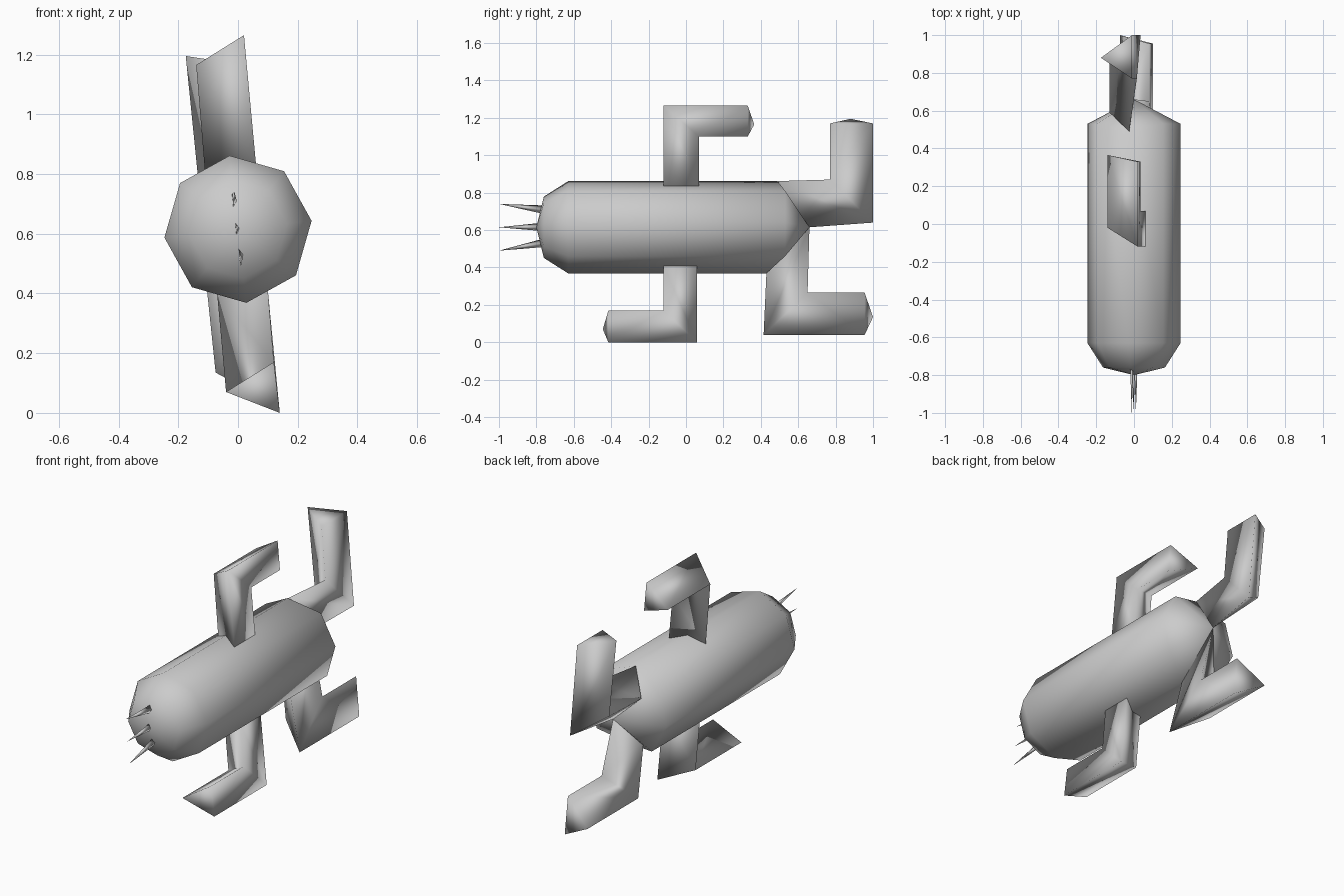
import bpy, bmesh, math

cube = bpy.data.objects.get("Cube")
if cube:
    bpy.data.objects.remove(cube, do_unlink=True)

grey = bpy.data.materials.new("light_grey")
grey.use_nodes = True
grey.diffuse_color = (0.6, 0.6, 0.6, 1)
bsdf = grey.node_tree.nodes["Principled BSDF"]
bsdf.inputs["Base Color"].default_value = (0.6, 0.6, 0.6, 1)
bsdf.inputs["Roughness"].default_value = 0.7


def loft(name, rings):
    """Skin a list of rings; a ring of one point closes to a tip, others are capped."""
    bm = bmesh.new()
    vs = [[bm.verts.new(p) for p in ring] for ring in rings]
    for a, b in zip(vs, vs[1:]):
        n = max(len(a), len(b))
        for i in range(n):
            j = (i + 1) % n
            if len(a) == 1:
                bm.faces.new((a[0], b[j], b[i]))
            elif len(b) == 1:
                bm.faces.new((a[i], a[j], b[0]))
            else:
                bm.faces.new((a[i], a[j], b[j], b[i]))
    for ring in (vs[0], vs[-1]):
        if len(ring) > 2:
            bm.faces.new(ring)
    bmesh.ops.recalc_face_normals(bm, faces=bm.faces)
    for f in bm.faces:
        f.smooth = True
    me = bpy.data.meshes.new(name)
    bm.to_mesh(me)
    bm.free()
    me.materials.append(grey)
    ob = bpy.data.objects.new(name, me)
    bpy.context.collection.objects.link(ob)
    return ob


# Eight-sided body, rolled slightly about its length
ZC = 0.615


def ring(r, ys):
    pts = []
    for i in range(8):
        a = math.radians(6.5 + 45 * i)
        pts.append((r * math.cos(a), ys[i], ZC + r * math.sin(a)))
    return pts


rear = [0.53, 0.53, 0.49, 0.53, 0.53, 0.53, 0.43, 0.53]
loft("body", [[(0, -0.80, ZC)], ring(0.165, [-0.76] * 8), ring(0.248, [-0.63] * 8),
              ring(0.248, rear), [(0, 0.66, ZC)]])

# Bent three-sided limbs: root, elbow and end; each ring is outer, side, inner
loft("upper_limb", [
    [(0.06, -0.12, 0.835), (-0.11, -0.02, 0.80), (0.06, 0.07, 0.835)],
    [(0.02, -0.12, 1.265), (-0.14, -0.02, 1.165), (0.035, 0.07, 1.10)],
    [(0.02, 0.33, 1.265), (-0.14, 0.365, 1.165), (0.035, 0.33, 1.10)]])
loft("lower_limb", [
    [(0.10, 0.06, 0.41), (-0.07, -0.03, 0.40), (0.10, -0.12, 0.41)],
    [(0.14, 0.06, 0.0), (-0.04, -0.03, 0.07), (0.12, -0.12, 0.17)],
    [(0.14, -0.415, 0.0), (-0.04, -0.445, 0.07), (0.12, -0.415, 0.17)]])
loft("upper_tail", [
    [(0, 0.66, 0.615), (-0.13, 0.59, 0.74), (-0.025, 0.49, 0.862)],
    [(0.035, 1.0, 0.64), (-0.13, 0.88, 0.75), (0.015, 0.77, 0.87)],
    [(-0.01, 1.0, 1.17), (-0.175, 0.88, 1.195), (-0.01, 0.77, 1.17)]])
loft("lower_tail", [
    [(0.025, 0.43, 0.37), (-0.11, 0.54, 0.47), (0, 0.66, 0.615)],
    [(0.10, 0.415, 0.04), (-0.075, 0.54, 0.135), (0.08, 0.65, 0.265)],
    [(0.10, 0.955, 0.04), (-0.075, 1.0, 0.135), (0.08, 0.955, 0.265)]])

# Three thin spikes fanning from the nose
for name, x, z, tip in (("top_spike", -0.012, 0.71, 0.74),
                        ("middle_spike", -0.002, 0.617, 0.615),
                        ("bottom_spike", 0.01, 0.53, 0.49)):
    loft(name, [[(x - 0.008, -0.77, z + 0.022), (x + 0.008, -0.77, z),
                 (x - 0.004, -0.77, z - 0.022)], [(x, -1.0, tip)]])
